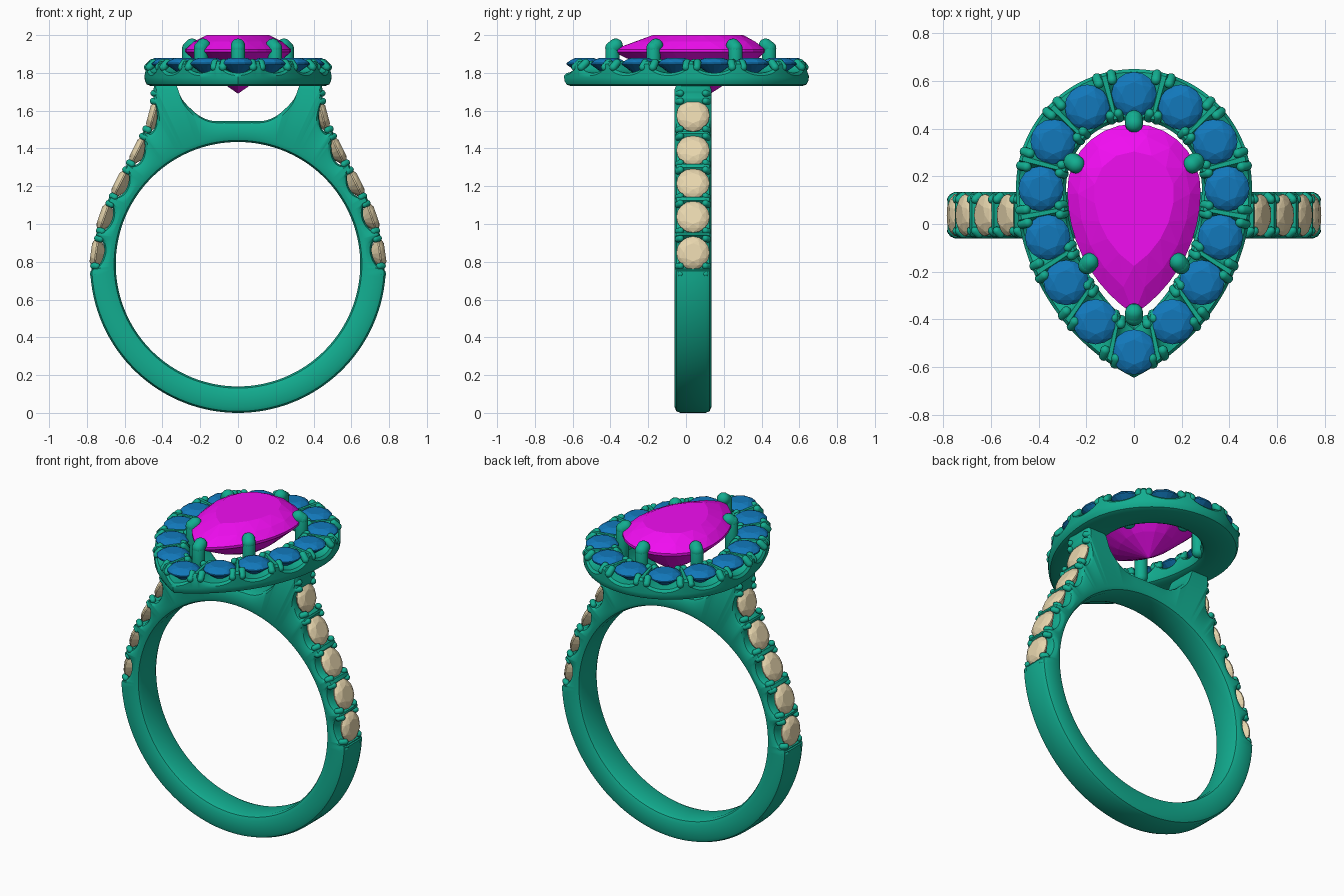
import bpy, bmesh, math
from mathutils import Vector, Matrix

if "Cube" in bpy.data.objects:
    bpy.data.objects.remove(bpy.data.objects["Cube"])

YC = 0.037            # ring band centre in y
BAND_C, BAND_R = 0.787, 0.647


def material(name, rgb):
    m = bpy.data.materials.new(name)
    m.diffuse_color = (*rgb, 1)
    m.use_nodes = True
    m.node_tree.nodes["Principled BSDF"].inputs["Base Color"].default_value = m.diffuse_color
    return m


METAL = material("green_metal", (0.006, 0.42, 0.28))
PINK = material("magenta_gem", (0.88, 0.004, 0.88))
BLUE = material("blue_gem", (0.006, 0.19, 0.5))
CREAM = material("cream_gem", (0.8, 0.67, 0.42))


def finish(bm, name, mat, angle=None):
    bmesh.ops.recalc_face_normals(bm, faces=bm.faces)
    me = bpy.data.meshes.new(name)
    bm.to_mesh(me)
    bm.free()
    me.materials.append(mat)
    if angle:
        me.shade_smooth()
        me.set_sharp_from_angle(angle=math.radians(angle))
    ob = bpy.data.objects.new(name, me)
    bpy.context.collection.objects.link(ob)
    return ob


def sweep(sections, name, mat):
    """Closed loop of closed cross-sections."""
    bm = bmesh.new()
    rows = [[bm.verts.new(p) for p in s] for s in sections]
    for i, a in enumerate(rows):
        b = rows[(i + 1) % len(rows)]
        for j in range(len(a)):
            k = (j + 1) % len(a)
            bm.faces.new((a[j], a[k], b[k], b[j]))
    return finish(bm, name, mat, 40)


def capsule(bm, p0, p1, r, seg=12):
    p0, p1 = Vector(p0), Vector(p1)
    vs = bmesh.ops.create_uvsphere(bm, u_segments=seg, v_segments=9, radius=r)["verts"]
    length = (p1 - p0).length
    for v in vs:
        if v.co.z > 0:
            v.co.z += length
    rot = (p1 - p0).to_track_quat('Z', 'Y').to_matrix().to_4x4()
    bmesh.ops.transform(bm, matrix=Matrix.Translation(p0) @ rot, verts=vs)


def hull(points, name, mat):
    bm = bmesh.new()
    for p in points:
        bm.verts.new(p)
    res = bmesh.ops.convex_hull(bm, input=bm.verts)
    junk = [g for g in res["geom_interior"] if isinstance(g, bmesh.types.BMVert)]
    bmesh.ops.delete(bm, geom=junk, context='VERTS')
    bmesh.ops.dissolve_limit(bm, angle_limit=0.01, verts=bm.verts, edges=bm.edges)
    return finish(bm, name, mat)


def round_gem(name, mat, pos, normal, r):
    """Round brilliant: table, crown, girdle, culet."""
    pts = []
    for n, rad, z, off in ((8, .55, .32, 0), (8, .84, .2, .5), (16, 1, .04, 0),
                           (16, 1, -.04, 0), (1, 0, -.75, 0)):
        for i in range(n):
            a = 2 * math.pi * (i + off) / n
            pts.append((r * rad * math.cos(a), r * rad * math.sin(a), r * z))
    ob = hull(pts, name, mat)
    rot = Vector(normal).to_track_quat('Z', 'Y').to_matrix().to_4x4()
    ob.data.transform(Matrix.Translation(pos) @ rot)


def pear(u, a, yc, tip):
    """Pear outline, u in 0..1 clockwise from the round top; tip at u = 0.5."""
    side = 1 if u <= 0.5 else -1
    t = 2 * u if u <= 0.5 else 2 - 2 * u
    if t < 0.425:
        g = t / 0.425 * math.pi / 2
        return Vector((side * a * math.sin(g), yc + a * math.cos(g), 0))
    h = yc - tip
    R = (a * a + h * h) / (2 * a)
    g = (t - 0.425) / 0.575 * math.asin(h / R)
    return Vector((side * (a - R + R * math.cos(g)), yc - R * math.sin(g), 0))


def scallop(p, centres, r, depth):
    d = min((p - c).length for c in centres) / r
    return depth * math.sqrt(max(0, 1 - d * d))


def spline(pts, n):
    """Catmull-Rom through points."""
    q = [Vector(p) for p in pts]
    q = [2 * q[0] - q[1]] + q + [2 * q[-1] - q[-2]]
    out = []
    for i in range(1, len(q) - 2):
        a, b, c, d = q[i - 1:i + 3]
        for k in range(n):
            t = k / n
            out.append(0.5 * (2 * b + (c - a) * t + (2 * a - 5 * b + 4 * c - d) * t * t
                              + (3 * b - a - 3 * c + d) * t ** 3))
    return out + [q[-2]]


# Halo rim: pear-shaped ring with a scalloped top
def halo(u, w, z):
    u %= 1
    p = pear(u, .495, .155, -.645).lerp(pear(u, .285, .152, -.43), w)
    p.z = z
    return p


N = 14
halo_centres = [halo(i / N, .5, 0) for i in range(N)]
sections = []
for i in range(336):
    u = i / 336
    top = 1.862 - scallop(halo(u, .5, 0), halo_centres, .094, .062)
    prof = [(.17, 1.73), (.06, 1.738), (.01, 1.757), (0, 1.775), (0, top - .014), (.06, top),
            (.3, top), (.7, top), (.94, top), (1, top - .014), (1, 1.765), (.95, 1.74), (.85, 1.73)]
    sections.append([halo(u, w, z) for w, z in prof])
sweep(sections, "halo_rim", METAL)

# Halo stones and the beads holding them
beads = bmesh.new()
for i in range(N):
    c = halo_centres[i].copy()
    c.z = 1.848
    round_gem(f"halo_stone_{i + 1}", BLUE, c, (0, 0, 1), .095)
    for s in (-1, 1):
        u = (i + .5) / N + s * .0085
        capsule(beads, halo(u, .06, 1.83), halo(u, .17, 1.853), .021)
        u = (i + .5) / N + s * .0075
        capsule(beads, halo(u, .93, 1.83), halo(u, .84, 1.853), .02)
finish(beads, "halo_beads", METAL, 60)

# Centre stone
culet = Vector((0, .13, 0))
pts = [(0, .13, 1.69)]
for n, sc, z, off in ((16, .6, 2.0, 0), (16, .84, 1.965, .5), (32, 1, 1.925, 0),
                      (32, 1, 1.91, 0), (16, .5, 1.785, 0)):
    for i in range(n):
        p = culet + (pear(((i + off) / n) % 1, .28, .14, -.38) - culet) * sc
        pts.append((p.x, p.y, z))
hull(pts, "centre_stone", PINK)

# Centre stone prongs
prongs = bmesh.new()
for x, y in ((0, .43), (.25, .255), (-.25, .255), (.19, -.165), (-.19, -.165), (0, -.38)):
    p = Vector((x, y, 0))
    out = (p - Vector((0, .06, 0))).normalized()
    up = Vector((0, 0, 1))
    capsule(prongs, p + out * .01 + up * 1.77, p + out * .01 + up * 1.93, .038, 16)
    capsule(prongs, p + out * .01 + up * 1.93, p - out * .008 + up * 1.944, .038, 16)
finish(prongs, "centre_prongs", METAL, 60)

# Band: outer path of the right half in (x, z), top centre to bottom
stones = [(.47, 1.58), (.55, 1.40), (.645, 1.225), (.73, 1.045), (.775, .85)]
path = spline([(0, 1.545), (.07, 1.545), (.14, 1.547), (.2, 1.57), (.254, 1.614),
               (.3, 1.668), (.328, 1.742)], 6)
path += [Vector((.36, 1.742)), Vector((.41, 1.742))]
path += spline([(.445, 1.742), (.45, 1.67)] + stones + [(.782, .75)], 18)
for i in range(1, 41):
    g = math.asin(.035 / .783) + (math.pi / 2 - math.asin(.035 / .783)) * i / 40
    path.append(Vector((.783 * math.cos(g), .784 - .784 * math.sin(g))))
path[-1].x = 0
loop = path + [Vector((-p.x, p.y)) for p in path[-2:0:-1]]
stone_pts = [Vector((s * x, z)) for x, z in stones for s in (-1, 1)]
centre = Vector((0, BAND_C))
HW, C = .097, .03
sections = []
for p in loop:
    d = (p - centre).normalized()
    hi = (p - centre).length - scallop(p, stone_pts, .088, .06)
    if abs(p.x) > .44 and p.y > .755 and p.y < 1.7:
        hi -= .006
    lo = BAND_R
    half = [(lo, HW - C), (lo + .009, HW - .009), (lo + C, HW),
            (hi - C, HW), (hi - .009, HW - .009), (hi, HW - C)]
    prof = half + [(r, -y) for r, y in reversed(half)]
    sections.append([(d.x * r, YC + y, BAND_C + d.y * r) for r, y in prof])
sweep(sections, "ring_band", METAL)

# Band stones and beads
ends = [Vector((.452, 1.765))] + [Vector(s) for s in stones] + [Vector((.784, .665))]
beads = bmesh.new()
for s in (-1, 1):
    for i in range(1, 6):
        t = (ends[i + 1] - ends[i - 1]).normalized()
        n = Vector((-t.y, t.x))
        c = ends[i] - n * .024
        round_gem(f"band_stone_{'left' if s < 0 else 'right'}_{i}", CREAM,
                  (s * c.x, YC, c.y), (s * n.x, 0, n.y), .088)
    for i in range(6):
        t = (ends[i + 1] - ends[i]).normalized()
        n = Vector((-t.y, t.x))
        for k in (-1, 1):
            m = (ends[i] + ends[i + 1]) / 2 + t * k * .021
            a, b = m - n * .03, m - n * .014
            for y in (-1, 1):
                capsule(beads, (s * a.x, YC + y * .079, a.y), (s * b.x, YC + y * .066, b.y), .018)
finish(beads, "band_beads", METAL, 60)
